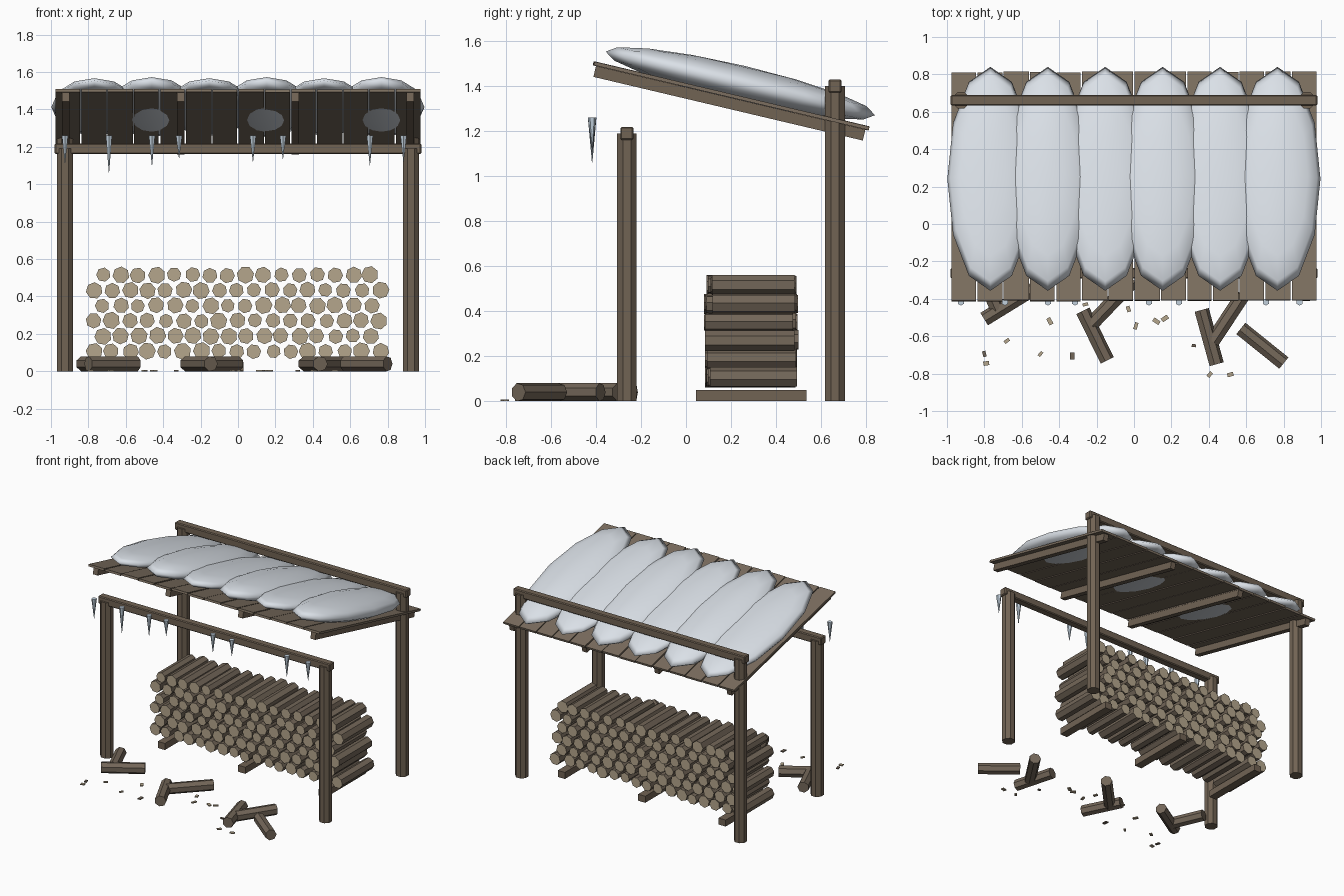
import bpy, bmesh, math, random
from mathutils import Matrix, Vector

random.seed(4)
if "Cube" in bpy.data.objects:
    bpy.data.objects.remove(bpy.data.objects["Cube"])


def material(name, r, g, b):
    m = bpy.data.materials.new(name)
    m.use_nodes = True
    m.diffuse_color = (r, g, b, 1)
    m.node_tree.nodes["Principled BSDF"].inputs["Base Color"].default_value = (r, g, b, 1)
    return m


TIMBER = material("timber brown", .165, .125, .088)
PLANK = material("plank brown", .2, .157, .115)
BARK = material("bark brown", .17, .133, .098)
CUT = material("cut wood tan", .46, .38, .265)
SNOW = material("snow white", .8, .85, .91)
ICE = material("ice blue", .55, .65, .74)


def finish(name, bm, *mats):
    mesh = bpy.data.meshes.new(name)
    bm.to_mesh(mesh)
    bm.free()
    for m in mats:
        mesh.materials.append(m)
    ob = bpy.data.objects.new(name, mesh)
    bpy.context.collection.objects.link(ob)
    return ob


def add_box(bm, centre, size, frame=Matrix()):
    m = frame @ Matrix.Translation(centre) @ Matrix.Diagonal((*size, 1))
    bmesh.ops.create_cube(bm, size=1, matrix=m)


def add_log(bm, a, b, r, sides=7, roll=0):
    """Round bar from a to b; its two end faces get the second material."""
    a, b = Vector(a), Vector(b)
    d = b - a
    m = Matrix.Translation((a + b) / 2) @ d.to_track_quat('Z', 'Y').to_matrix().to_4x4()
    m = m @ Matrix.Rotation(roll, 4, 'Z')
    made = bmesh.ops.create_cone(bm, cap_ends=True, segments=sides, radius1=r,
                                 radius2=r, depth=d.length, matrix=m)
    for f in {f for v in made['verts'] for f in v.link_faces}:
        f.normal_update()
        if abs(f.normal.dot(d.normalized())) > .9:
            f.material_index = 1


# Posts and cross beams
for label, y, top in (("front", -.263, 1.19), ("back", .662, 1.4)):
    for side, x in (("left", .925), ("right", -.925)):
        bm = bmesh.new()
        add_log(bm, (x, y, 0), (x, y, top), .047, 8, math.pi / 8)
        finish(f"{label}_{side}_post", bm, TIMBER, TIMBER)
    bm = bmesh.new()
    add_box(bm, (0, y, top), (1.96, .058, .058))
    bmesh.ops.bevel(bm, geom=bm.edges[:], offset=.006, segments=1, affect='EDGES')
    finish(f"{label}_beam", bm, TIMBER)

# Sloping roof: planks laid over rafters
roof = Matrix.Translation((0, .2025, 1.365)) @ Matrix.Rotation(-math.radians(13.3), 4, 'X')
bm = bmesh.new()
for i in range(14):
    x = -.91 + i * .14
    add_box(bm, (x, random.uniform(-.003, .003), -.008 + random.uniform(-.002, .002)),
            (random.uniform(.128, .137), 1.255, .016), roof)
finish("roof_planks", bm, PLANK)
bm = bmesh.new()
for i in range(4):
    add_box(bm, (-.92 + i * .6133, 0, -.042), (.04, 1.23, .05), roof)
finish("roof_rafters", bm, TIMBER)

# Snow mounds, alternately thin and thick
bm = bmesh.new()
for i in range(6):
    thick = .08 if i % 2 else .064
    m = roof @ Matrix.Translation((-.768 + i * .307, .027, .055)) @ Matrix.Diagonal((.23, .615, thick, 1))
    bmesh.ops.create_uvsphere(bm, u_segments=12, v_segments=8, radius=1, matrix=m)
for f in bm.faces:
    f.smooth = True
finish("snow_mounds", bm, SNOW)

# Icicles
bm = bmesh.new()
for x, tip in ((-.925, 1.11), (-.69, 1.06), (-.46, 1.1), (-.315, 1.14),
               (.08, 1.12), (.24, 1.135), (.705, 1.1), (.885, 1.12)):
    m = Matrix.Translation((x, -.417, (1.26 + tip) / 2))
    bmesh.ops.create_cone(bm, cap_ends=True, segments=6, radius1=.001, radius2=.019,
                          depth=1.26 - tip, matrix=m)
finish("icicles", bm, ICE)

# Skids under the stack
bm = bmesh.new()
for x in (-.68, 0, .68):
    add_box(bm, (x, .29, .025), (.06, .49, .05))
finish("stack_skids", bm, TIMBER)

# Stacked firewood, rows offset by half a log
bm = bmesh.new()
for row in range(6):
    count, start = (16, -.722) if row % 2 else (17, -.77)
    for i in range(count):
        x = start + i * .0955 + random.uniform(-.006, .006)
        z = .107 + row * .0815 + random.uniform(-.003, .003)
        y = .29 + random.uniform(-.012, .012)
        half = random.uniform(.182, .2)
        add_log(bm, (x, y - half, z), (x, y + half, z),
                random.uniform(.037, .047), 7, random.uniform(0, 6))
finish("stacked_firewood", bm, BARK, CUT)

# Loose logs on the ground
bm = bmesh.new()
for ax, ay, bx, by in ((-.8, -.51, -.54, -.35), (-.83, -.23, -.73, -.46),
                       (-.275, -.465, -.145, -.73), (-.23, -.54, 0, -.30),
                       (.36, -.46, .44, -.75), (.42, -.63, .585, -.38),
                       (.57, -.56, .80, -.745)):
    add_log(bm, (ax, ay, .04), (bx, by, .04), .041, 7, math.pi / 14)
finish("loose_logs", bm, BARK, BARK)

# Wood chips scattered around the logs
bm = bmesh.new()
for i, (x, y) in enumerate(((-.8, -.695), (-.79, -.745), (-.68, -.625), (-.45, -.52),
                            (-.5, -.695), (-.33, -.705), (-.26, -.43), (.01, -.545),
                            (.12, -.52), (.165, -.505), (.32, -.65), (.405, -.805),
                            (.515, -.805), (-.03, -.455))):
    m = Matrix.Translation((x, y, .004)) @ Matrix.Rotation(random.uniform(0, 3), 4, 'Z')
    before = len(bm.faces)
    add_box(bm, (0, 0, 0), (random.uniform(.022, .04), random.uniform(.016, .024), .008), m)
    bm.faces.ensure_lookup_table()
    for f in bm.faces[before:]:
        f.material_index = 1 if i % 5 == 0 else 0
finish("wood_chips", bm, CUT, BARK)
